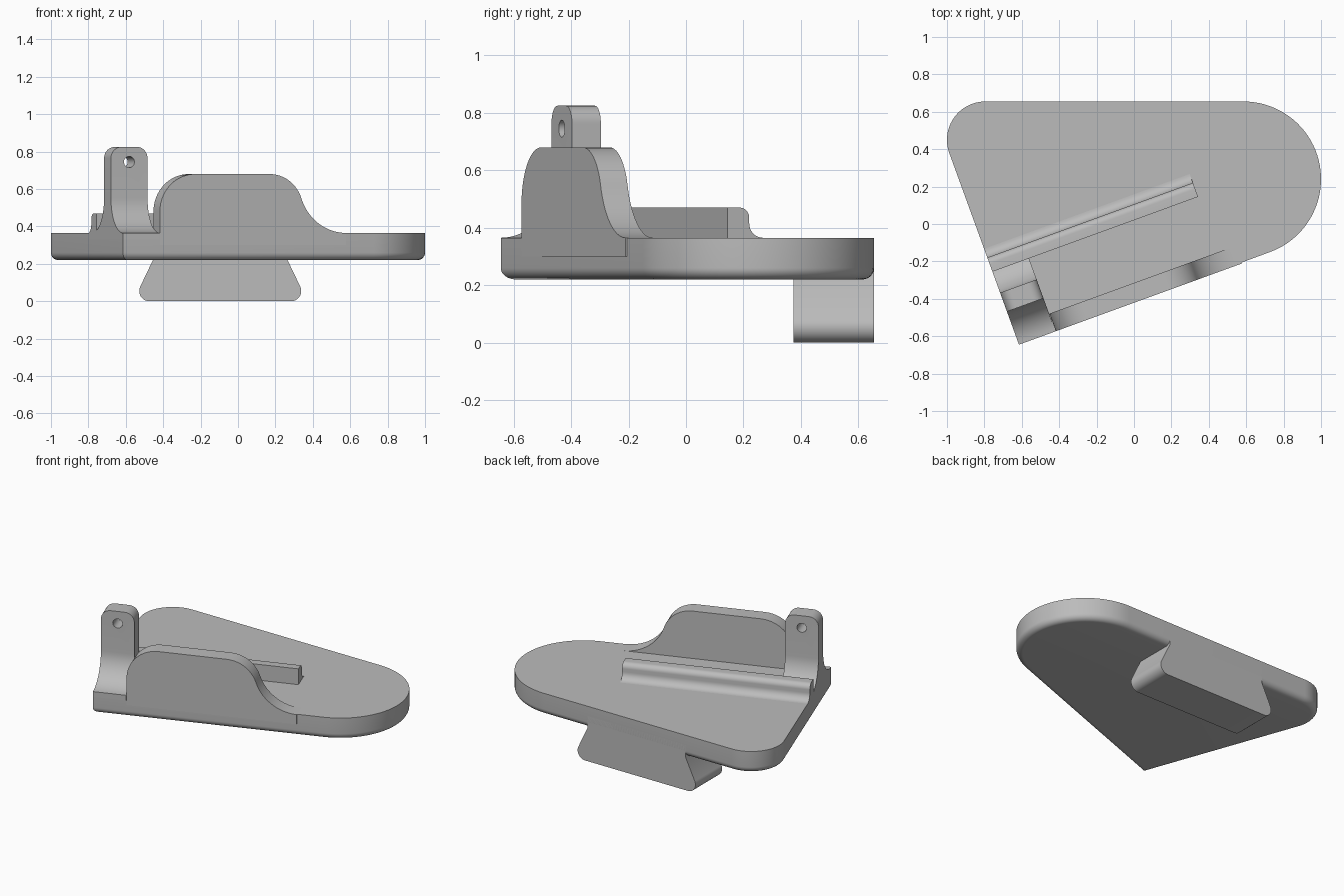
import bpy, bmesh
from math import radians, sin, cos
from mathutils import Vector

cube = bpy.data.objects.get("Cube")
if cube:
    bpy.data.objects.remove(cube, do_unlink=True)

grey = bpy.data.materials.new("plain grey")
grey.use_nodes = True
grey.diffuse_color = (0.5, 0.5, 0.5, 1)
grey.node_tree.nodes["Principled BSDF"].inputs["Base Color"].default_value = (0.5, 0.5, 0.5, 1)

# Slanted working frame: U runs along the front edge, V into the plate
TILT = radians(20)
U = Vector((cos(TILT), sin(TILT), 0))
V = Vector((-sin(TILT), cos(TILT), 0))
X, Y, Z = Vector((1, 0, 0)), Vector((0, 1, 0)), Vector((0, 0, 1))
CORNER = Vector((-0.615, -0.645, 0))
PLATE_TOP, PLATE_BOTTOM = 0.365, 0.22


def arc(cx, cy, r, start, end, steps=14):
    """Points on an arc, angles in degrees."""
    angles = [radians(start + (end - start) * i / steps) for i in range(steps + 1)]
    return [(cx + r * cos(a), cy + r * sin(a)) for a in angles]


def prism(name, points, origin, a, b, sweep, rounded=None, radius=0.0):
    """Extrude a profile in the a-b plane along sweep, rounding chosen edges."""
    bm = bmesh.new()
    face = bm.faces.new([bm.verts.new(origin + a * p + b * q) for p, q in points])
    grown = bmesh.ops.extrude_face_region(bm, geom=[face])["geom"]
    moved = [g for g in grown if isinstance(g, bmesh.types.BMVert)]
    bmesh.ops.translate(bm, verts=moved, vec=sweep)
    if not any(f is face for f in bm.faces):
        bm.faces.new([bm.verts[i] for i in range(len(points))])
    bmesh.ops.recalc_face_normals(bm, faces=bm.faces)
    if rounded:
        edges = [e for e in bm.edges if rounded(e)]
        bmesh.ops.bevel(bm, geom=edges, offset=radius, segments=8, profile=0.5, affect='EDGES')
    bmesh.ops.recalc_face_normals(bm, faces=bm.faces)
    mesh = bpy.data.meshes.new(name)
    bm.to_mesh(mesh)
    bm.free()
    mesh.materials.append(grey)
    obj = bpy.data.objects.new(name, mesh)
    bpy.context.collection.objects.link(obj)
    return obj


def smooth(obj):
    bpy.ops.object.select_all(action='DESELECT')
    obj.select_set(True)
    bpy.context.view_layer.objects.active = obj
    bpy.ops.object.shade_smooth_by_angle(angle=radians(30))


# Base plate with a rounded lower rim
outline = ([(CORNER.x, CORNER.y)] + arc(0.585, 0.24, 0.415, -70, 90, 40)
           + arc(-0.795, 0.45, 0.205, 90, 200, 24))
base_plate = prism("base_plate", outline, Z * PLATE_BOTTOM, X, Y,
                   Z * (PLATE_TOP - PLATE_BOTTOM),
                   lambda e: all(v.co.z < PLATE_BOTTOM + 0.001 for v in e.verts), 0.04)

# Dovetail foot under the back edge
foot = ([(0.265, 0.22), (0.265, 0.3), (-0.455, 0.3), (-0.455, 0.22)]
        + arc(-0.473, 0.055, 0.055, 155, 270) + arc(0.283, 0.055, 0.055, -90, 25))
dovetail_foot = prism("dovetail_foot", foot, Y * 0.375, X, Z, Y * 0.28)

# Guard wall along the front edge, sweeping down to the plate
wall = ([(0.21, 0.3)] + arc(0.41, 0.48, 0.2, 180, 90)
        + arc(0.835, 0.49, 0.19, 90, 18.2) + arc(1.27, 0.633, 0.268, 198.2, 270)[1:]
        + [(1.27, 0.3)])
guard_wall = prism("guard_wall", wall, CORNER, U, Z, V * 0.1)

# Upright post with flared foot and rounded top corners
front_v, back_v, top, flare = 0.188, 0.295, 0.825, 0.188
post_side = ([(0, 0.33)] + arc(front_v - flare, PLATE_TOP + flare, flare, -90, 0)
             + [(front_v, top), (back_v, top)]
             + arc(back_v + flare, PLATE_TOP + flare, flare, 180, 270)
             + [(back_v + flare, 0.33)])


def top_corner(e):
    along_v = abs((e.verts[0].co - e.verts[1].co).normalized().dot(V)) > 0.99
    return along_v and all(v.co.z > top - 0.001 for v in e.verts)


post = prism("post", post_side, CORNER, V, Z, U * 0.208, top_corner, 0.06)

# Pin hole through the post
hole_cutter = prism("hole_cutter", arc(0.104, 0.745, 0.03, 0, 345, 23), CORNER, U, Z, V * 0.6)
hole_cutter.hide_render = True
cut = post.modifiers.new("pin_hole", 'BOOLEAN')
cut.operation = 'DIFFERENCE'
cut.solver = 'EXACT'
cut.object = hole_cutter
bpy.context.view_layer.objects.active = post
bpy.ops.object.modifier_apply(modifier=cut.name)
bpy.data.objects.remove(hole_cutter, do_unlink=True)

# Fence ridge: square front, rounded top and filleted back
ridge = ([(0.415, 0.33), (0.415, 0.47)] + arc(0.46, 0.435, 0.035, 90, 0, 8)
         + arc(0.545, 0.415, 0.05, 180, 270, 8) + [(0.545, 0.33)])
fence_ridge = prism("fence_ridge", ridge, CORNER, V, Z, U * 1.17)

for part in (base_plate, dovetail_foot, guard_wall, post, fence_ridge):
    smooth(part)
